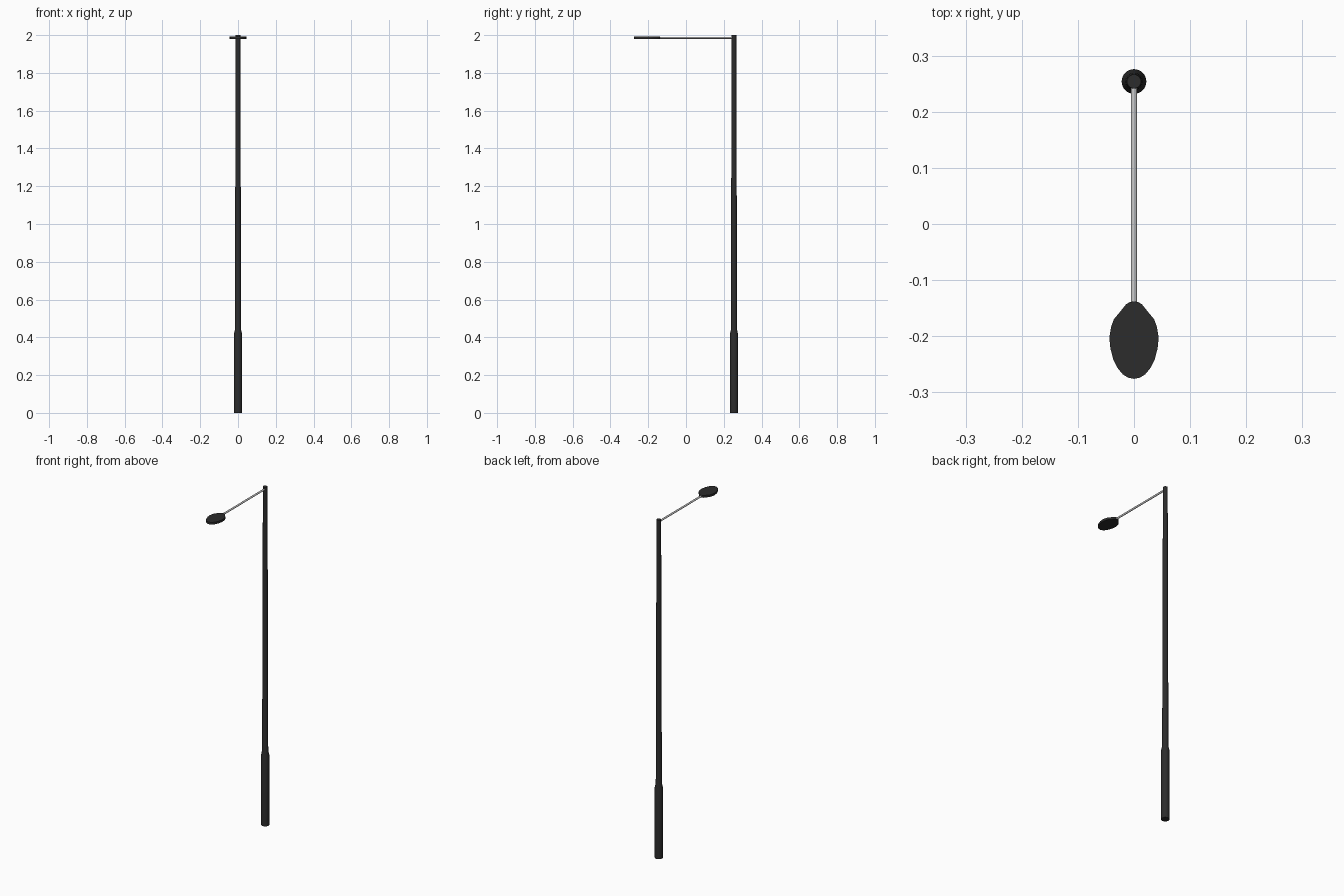
import bpy, bmesh, math
from mathutils import Matrix

if "Cube" in bpy.data.objects:
    bpy.data.objects.remove(bpy.data.objects["Cube"])

POLE_Y = 0.254
ARM_Z = 1.986

dark = bpy.data.materials.new("dark_metal")
dark.diffuse_color = (0.025, 0.025, 0.025, 1)
dark.use_nodes = True
dark.node_tree.nodes["Principled BSDF"].inputs["Base Color"].default_value = dark.diffuse_color


def add_object(name, bm, mat=None, smooth=True):
    bmesh.ops.recalc_face_normals(bm, faces=bm.faces)
    me = bpy.data.meshes.new(name)
    bm.to_mesh(me)
    bm.free()
    ob = bpy.data.objects.new(name, me)
    bpy.context.collection.objects.link(ob)
    if mat:
        me.materials.append(mat)
    if smooth:
        bpy.ops.object.select_all(action='DESELECT')
        ob.select_set(True)
        bpy.context.view_layer.objects.active = ob
        bpy.ops.object.shade_smooth_by_angle(angle=math.radians(35))
    return ob


def lathe(name, profile, sides, matrix, mat=None):
    """Capped round body from (radius, height) pairs along local z."""
    bm = bmesh.new()
    rings = []
    for r, z in profile:
        rings.append([bm.verts.new((r * math.cos(a), r * math.sin(a), z))
                      for a in (2 * math.pi * i / sides for i in range(sides))])
    for lo, hi in zip(rings, rings[1:]):
        for i in range(sides):
            j = (i + 1) % sides
            bm.faces.new((lo[i], lo[j], hi[j], hi[i]))
    bm.faces.new(rings[0][::-1])
    bm.faces.new(rings[-1])
    bm.transform(matrix)
    return add_object(name, bm, mat)


# Tapered pole with thicker base sleeve
lathe("pole", [(0.022, 0), (0.022, 0.415), (0.0165, 0.44), (0.0125, 2.0)],
      32, Matrix.Translation((0, POLE_Y, 0)), dark)

# Horizontal arm from the pole to the lamp head
lathe("arm", [(0.0053, 0), (0.0053, 0.40)], 16,
      Matrix.Translation((0, POLE_Y - 0.005, ARM_Z)) @ Matrix.Rotation(math.pi / 2, 4, 'X'))

# Flat egg-shaped lamp head: half outline mirrored, then extruded
half = [(0.007, -0.139), (0.014, -0.143), (0.022, -0.153), (0.036, -0.170),
        (0.041, -0.184), (0.044, -0.203), (0.042, -0.222), (0.037, -0.241),
        (0.029, -0.257), (0.020, -0.268), (0.010, -0.274)]
outline = [(0, -0.138)] + half + [(0, -0.276)] + [(-x, y) for x, y in reversed(half)]
bm = bmesh.new()
face = bm.faces.new([bm.verts.new((x, y, ARM_Z - 0.0065)) for x, y in outline])
ext = bmesh.ops.extrude_face_region(bm, geom=[face], use_keep_orig=True)
bmesh.ops.translate(bm, vec=(0, 0, 0.013),
                    verts=[v for v in ext["geom"] if isinstance(v, bmesh.types.BMVert)])
add_object("lamp_head", bm, dark)
